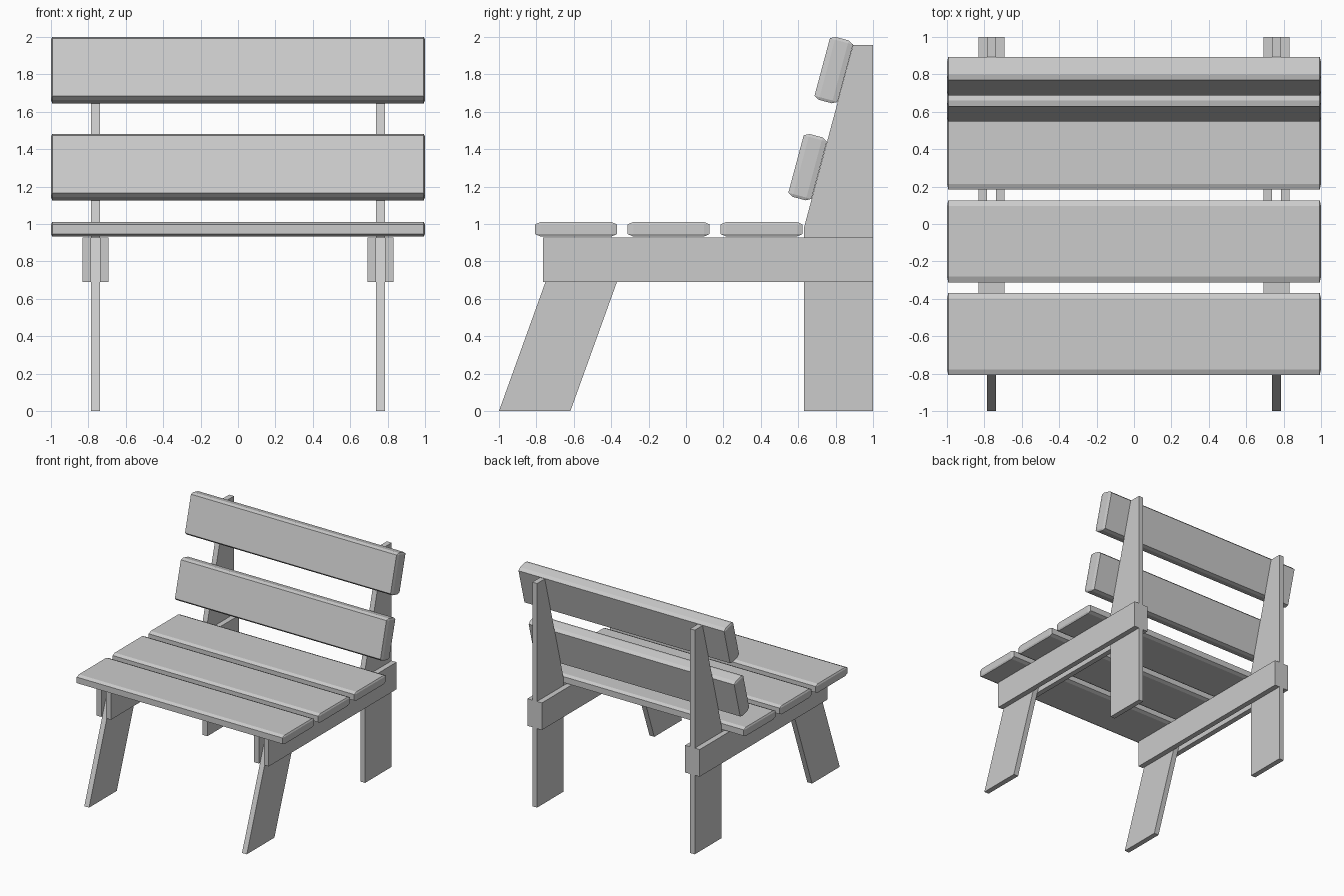
import bpy, bmesh, math
from mathutils import Vector

if "Cube" in bpy.data.objects:
    bpy.data.objects.remove(bpy.data.objects["Cube"])


def finish(bm, name):
    bmesh.ops.recalc_face_normals(bm, faces=bm.faces)
    mesh = bpy.data.meshes.new(name)
    bm.to_mesh(mesh)
    bm.free()
    obj = bpy.data.objects.new(name, mesh)
    bpy.context.collection.objects.link(obj)
    return obj


def slat(name, centre, half, chamfer, tilt=0.0):
    """Box with all edges chamfered by a different amount on each axis."""
    bm = bmesh.new()
    bmesh.ops.create_cube(bm, size=2)
    bmesh.ops.bevel(bm, geom=bm.edges[:], offset=0.2, segments=1, affect='EDGES')
    for v in bm.verts:
        v.co = Vector([math.copysign(h if abs(c) > 0.95 else h - k, c)
                       for c, h, k in zip(v.co, half, chamfer)])
    obj = finish(bm, name)
    obj.location = centre
    obj.rotation_euler.x = tilt
    return obj


def board(name, profile, x0, x1):
    """Side profile (y, z) extruded from x0 to x1."""
    bm = bmesh.new()
    face = bm.faces.new([bm.verts.new((x0, y, z)) for y, z in profile])
    ext = bmesh.ops.extrude_face_region(bm, geom=[face])
    verts = [g for g in ext['geom'] if isinstance(g, bmesh.types.BMVert)]
    bmesh.ops.translate(bm, verts=verts, vec=(x1 - x0, 0, 0))
    return finish(bm, name)


# seat slats
for i, y in enumerate((-0.588, -0.093, 0.404)):
    slat(f"seat_slat_{i + 1}", (0, y, 0.972), (1.0, 0.219, 0.039), (0.007, 0.03, 0.013))

# backrest slats, leaning back
for name, y, z in (("lower", 0.65, 1.304), ("upper", 0.79, 1.8227)):
    slat(f"back_slat_{name}", (0, y, z), (1.0, 0.064, 0.174), (0.007, 0.028, 0.015),
         math.radians(-15))

# side frames: leg boards sandwiched between two rails
TOP = 0.927
front_leg = [(-1.0, 0), (-0.618, 0), (-0.284, TOP), (-0.666, TOP)]
back_post = [(0.632, 0), (1.0, 0), (1.0, 1.957), (0.893, 1.957), (0.632, 0.985)]
rail = [(-0.765, 0.69), (1.0, 0.69), (1.0, TOP), (-0.765, TOP)]
for side, s in (("left", -1), ("right", 1)):
    board(f"front_leg_{side}", front_leg, s * 0.739, s * 0.785)
    board(f"back_post_{side}", back_post, s * 0.739, s * 0.785)
    board(f"inner_rail_{side}", rail, s * 0.692, s * 0.739)
    board(f"outer_rail_{side}", rail, s * 0.785, s * 0.832)
